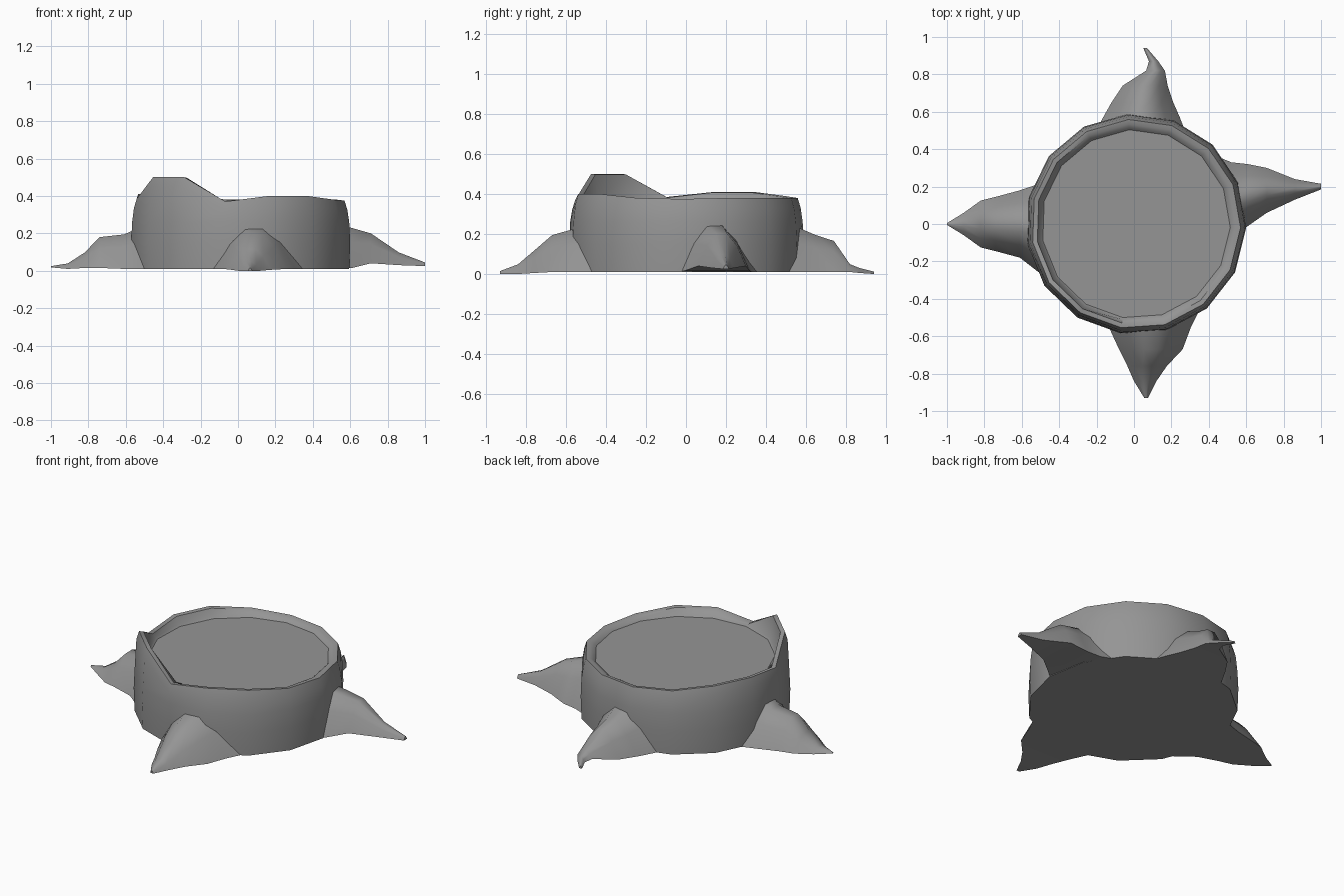
import bpy, bmesh, math

cube = bpy.data.objects.get("Cube")
if cube:
    bpy.data.objects.remove(cube, do_unlink=True)

grey = bpy.data.materials.new("weathered grey")
grey.use_nodes = True
grey.diffuse_color = (0.3, 0.3, 0.3, 1)
grey.node_tree.nodes["Principled BSDF"].inputs["Base Color"].default_value = (0.3, 0.3, 0.3, 1)


def loft(name, rings, angle):
    """Skin a list of equal closed rings and cap both ends."""
    bm = bmesh.new()
    loops = [[bm.verts.new(p) for p in ring] for ring in rings]
    for a, b in zip(loops, loops[1:]):
        for i in range(len(a)):
            j = (i + 1) % len(a)
            bm.faces.new((a[i], a[j], b[j], b[i]))
    bm.faces.new(loops[0])
    bm.faces.new(loops[-1])
    bmesh.ops.recalc_face_normals(bm, faces=bm.faces)
    mesh = bpy.data.meshes.new(name)
    bm.to_mesh(mesh)
    bm.free()
    mesh.materials.append(grey)
    obj = bpy.data.objects.new(name, mesh)
    bpy.context.collection.objects.link(obj)
    bpy.ops.object.select_all(action='DESELECT')
    obj.select_set(True)
    bpy.context.view_layer.objects.active = obj
    bpy.ops.object.shade_smooth_by_angle(angle=math.radians(angle))
    return obj


# Trunk: fifteen sides with a broken, uneven rim, starting at the back
rim = [.38, .39, .41, .41, .385, .5, .5, .37, .4, .4, .38, .375, .38, .38, .38]
angles = [math.radians(94 + 24 * i) for i in range(len(rim))]


def ring(radius, height):
    return [(radius * math.cos(a) + .01, radius * math.sin(a), height(z))
            for a, z in zip(angles, rim)]


loft("stump_trunk", [
    ring(.585, lambda z: .01),
    ring(.59, lambda z: .15),
    ring(.585, lambda z: .26),
    ring(.575, lambda z: z - .05),
    ring(.56, lambda z: z),
    ring(.535, lambda z: z - .003),
    ring(.515, lambda z: .365),
    ring(.505, lambda z: .355),
], 40)

# Roots: sections of (distance out, sideways centre, half width, top, bottom)
profile = [(-1, 0), (-.62, .62), (-.22, .97), (.22, .97), (.62, .62), (1, 0)]


def root(name, direction, sections):
    dx, dy = direction
    sx, sy = abs(dy), abs(dx)  # sideways runs along +x or +y
    rings = []
    for d, c, w, top, low in sections:
        rings.append([(dx * d + sx * (c + w * u), dy * d + sy * (c + w * u),
                       low + (top - low) * v) for u, v in profile])
    loft(name, rings, 50)


root("right_root", (-1, 0), [
    (.4, -.03, .3, .3, .01), (.52, -.02, .23, .24, .01), (.61, 0, .18, .2, .01),
    (.74, 0, .145, .185, .015), (.82, 0, .125, .1, .015),
    (.91, 0, .06, .04, .01), (1, 0, .005, .025, .018)])
root("left_root", (1, 0), [
    (.4, .12, .26, .3, .01), (.52, .13, .2, .26, .01), (.61, .155, .165, .235, .015),
    (.71, .18, .12, .205, .04), (.86, .185, .055, .1, .03),
    (1, .2, .015, .045, .025)])
root("front_root", (0, -1), [
    (.4, .1, .28, .3, .01), (.55, .085, .22, .235, .01), (.67, .09, .17, .2, .01),
    (.76, .07, .105, .12, .005), (.84, .06, .06, .05, 0), (.93, .065, .01, .015, 0)])
root("back_root", (0, 1), [
    (.4, .03, .28, .3, .01), (.57, .04, .205, .235, .01), (.65, .045, .165, .2, .01),
    (.74, .06, .12, .17, .01), (.82, .115, .05, .05, .01),
    (.87, .105, .025, .03, .005), (.94, .06, .01, .012, 0)])
